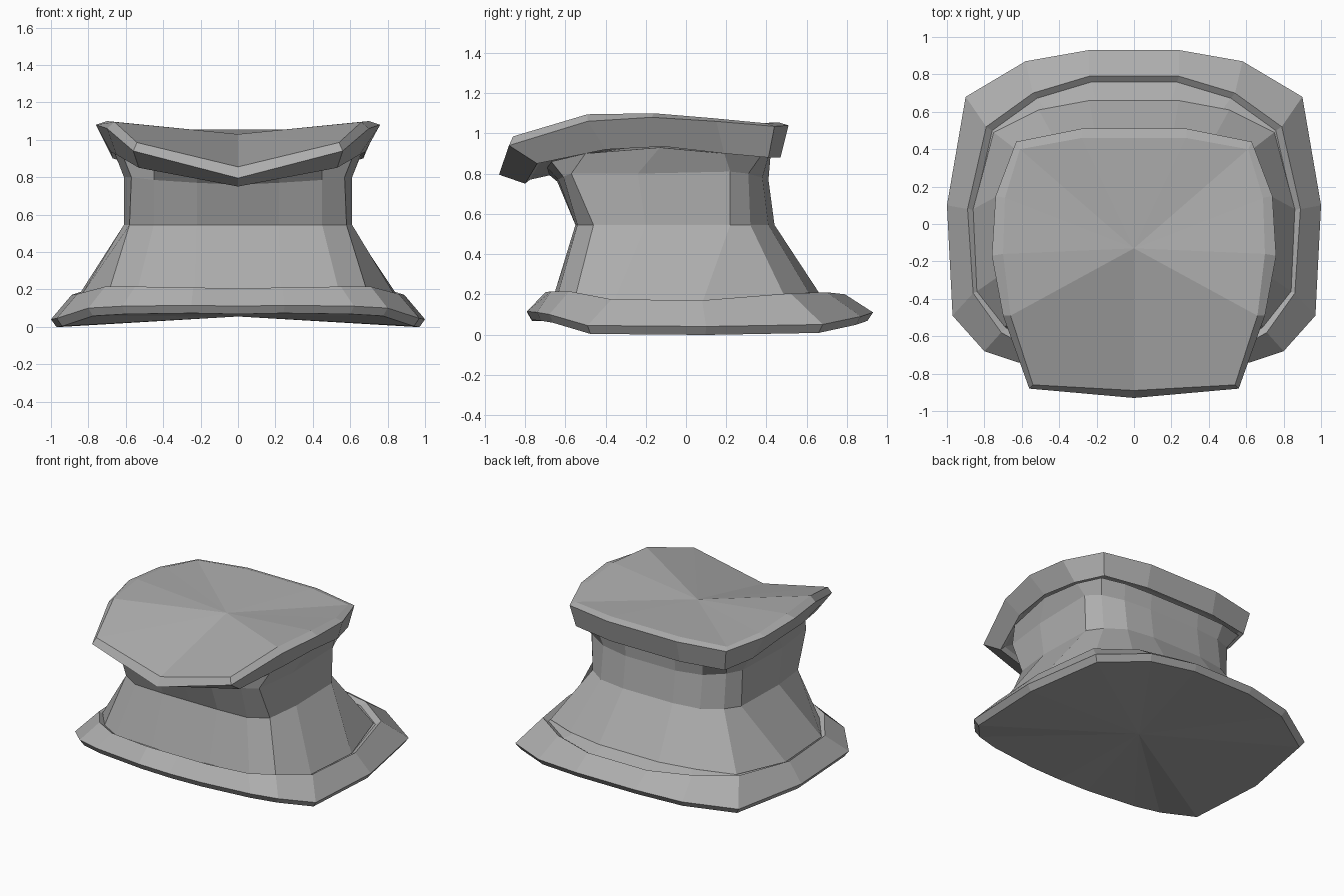
import bpy, bmesh

# Dark grey shared by all parts
grey = bpy.data.materials.new("dark_grey")
grey.diffuse_color = (.42, .42, .42, 1)


def mirror_ring(half):
    # half outline runs from the front centre round the +x side to the back
    pts = [tuple(p) for p in half]
    return pts + [(-x, y, z) for x, y, z in reversed(pts) if x > 0]


def inset(half, s, dz, cy=0.0):
    return [(x * s, cy + (y - cy) * s, z + dz) for x, y, z in half]


def loft(name, rings, bottom, top):
    # stacked rings joined by quads, each end closed by a fan
    bm = bmesh.new()
    loops = [[bm.verts.new(p) for p in mirror_ring(r)] for r in rings]
    n = len(loops[0])
    for a, b in zip(loops, loops[1:]):
        for i in range(n):
            j = (i + 1) % n
            bm.faces.new((a[i], a[j], b[j], b[i]))
    for loop, centre in ((loops[0], bottom), (loops[-1], top)):
        c = bm.verts.new(centre)
        for i in range(n):
            bm.faces.new((loop[i], loop[(i + 1) % n], c))
    bmesh.ops.recalc_face_normals(bm, faces=bm.faces)
    me = bpy.data.meshes.new(name)
    bm.to_mesh(me)
    bm.free()
    me.materials.append(grey)
    ob = bpy.data.objects.new(name, me)
    bpy.context.collection.objects.link(ob)
    return ob


# Base: curved foot plate with a raised lip and shallow groove
foot = [(0, -.79, .11), (.25, -.79, .115), (.62, -.74, .11), (.8, -.68, .1), (.97, -.49, .045),
        (1, .1, .04), (.9, .68, .05), (.58, .87, .09), (.24, .93, .11)]
lip = [(0, -.69, .205), (.24, -.7, .21), (.55, -.67, .215), (.71, -.58, .215), (.86, -.37, .175),
       (.89, .08, .17), (.79, .52, .205), (.54, .7, .21), (.24, .79, .2)]
loft("base", [inset(foot, .97, -.042), foot, lip, inset(lip, .96, -.025), inset(lip, .8, .02)],
     (0, .05, .055), (0, 0, .25))

# Pedestal: flared skirt, narrow waist and neck spreading under the seat
skirt = [(0, -.66, .185), (.23, -.66, .185), (.54, -.64, .19), (.69, -.55, .19), (.84, -.36, .165),
         (.86, .08, .155), (.75, .49, .19), (.51, .61, .21), (.24, .66, .21)]
waist = [(0, -.55, .545), (.22, -.55, .545), (.45, -.54, .545), (.58, -.46, .545), (.61, -.2, .545),
         (.6, .22, .545), (.53, .32, .545), (.4, .41, .545), (.2, .44, .545)]
neck = [(0, -.64, .76), (.22, -.635, .77), (.45, -.61, .785), (.57, -.57, .8), (.61, -.24, .8),
        (.61, .22, .81), (.54, .31, .8), (.4, .38, .78), (.2, .41, .77)]
collar = [(0, -.7, .81), (.22, -.69, .83), (.45, -.67, .86), (.61, -.5, .9), (.66, -.13, .93),
          (.65, .19, .9), (.59, .37, .885), (.42, .41, .885), (.2, .42, .885)]
loft("pedestal", [skirt, waist, neck, collar], (0, 0, .2), (0, -.1, .95))

# Seat: saddle-shaped slab, dipping at the front and raised at the sides
edge = [(0, -.93, .795), (.56, -.88, .94), (.7, -.49, 1.06), (.76, -.17, 1.08),
        (.74, .15, 1.06), (.63, .44, 1.035), (.28, .51, 1.04)]
rim = [(0, -.89, .855), (.54, -.86, .985), (.66, -.49, 1.095), (.7, -.16, 1.1),
       (.69, .14, 1.075), (.61, .4, 1.05), (.28, .46, 1.055)]
under = [(0, -.8, .75), (.53, -.74, .85), (.65, -.4, .92), (.68, -.11, .935),
         (.67, .19, .9), (.6, .41, .88), (.28, .47, .88)]
loft("seat", [inset(under, .9, .03, -.1), inset(under, .965, .02, -.1), under, edge, rim],
     (0, -.1, .92), (0, -.13, 1.03))
